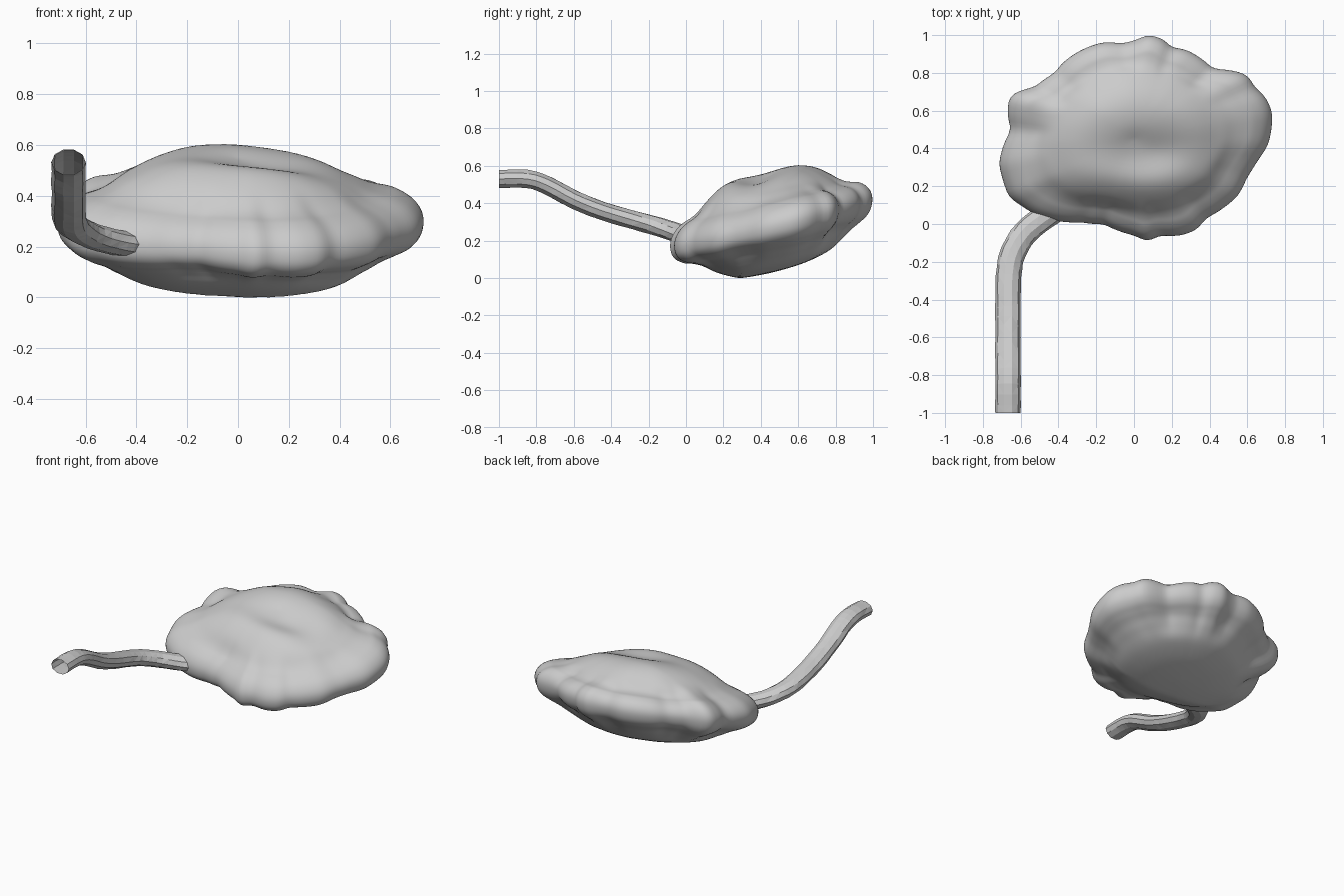
import bpy, bmesh, math, random
from mathutils import Vector

if "Cube" in bpy.data.objects:
    bpy.data.objects.remove(bpy.data.objects["Cube"])

random.seed(4)
grey = bpy.data.materials.new("light_grey")
grey.diffuse_color = (0.6, 0.6, 0.6, 1)
grey.use_nodes = True
grey.node_tree.nodes["Principled BSDF"].inputs["Base Color"].default_value = grey.diffuse_color


def catmull(pts, steps):
    """Smooth curve through a short list of points."""
    pts = [Vector(p) for p in pts]
    out = []
    for i in range(len(pts) - 1):
        a, b, c, d = pts[max(i - 1, 0)], pts[i], pts[i + 1], pts[min(i + 2, len(pts) - 1)]
        for k in range(steps):
            t = k / steps
            out.append(0.5 * (2 * b + (c - a) * t + (2 * a - 5 * b + 4 * c - d) * t * t
                              + (3 * b - a - 3 * c + d) * t ** 3))
    return out + [pts[-1]]


def loft(name, rings, smooth):
    """Join rings of points into a skin; one-point rings are poles."""
    bm = bmesh.new()
    vr = [[bm.verts.new(p) for p in r] for r in rings]
    for a, b in zip(vr, vr[1:]):
        n = max(len(a), len(b))
        for j in range(n):
            k = (j + 1) % n
            if len(a) == 1:
                bm.faces.new((a[0], b[j], b[k]))
            elif len(b) == 1:
                bm.faces.new((a[j], b[0], a[k]))
            else:
                bm.faces.new((a[j], b[j], b[k], a[k]))
    bmesh.ops.recalc_face_normals(bm, faces=bm.faces[:])
    if not smooth:
        bmesh.ops.triangulate(bm, faces=bm.faces[:])
    for f in bm.faces:
        f.smooth = smooth
    me = bpy.data.meshes.new(name)
    bm.to_mesh(me)
    bm.free()
    me.materials.append(grey)
    ob = bpy.data.objects.new(name, me)
    bpy.context.collection.objects.link(ob)
    return ob


# Body: lumpy rim outline seen from above
CX, CY, N = 0.0, 0.45, 176
outline = [(.73, .52), (.73, .6), (.69, .68), (.64, .72), (.6, .79), (.53, .81), (.42, .82),
           (.35, .88), (.28, .92), (.2, .935), (.15, .98), (.08, 1.0), (0, .97), (-.06, .955),
           (-.17, .96), (-.28, .92), (-.37, .86), (-.42, .8), (-.53, .72), (-.6, .71),
           (-.66, .67), (-.67, .58), (-.65, .5), (-.69, .42), (-.715, .32), (-.69, .22),
           (-.66, .14), (-.6, .1), (-.52, .05), (-.4, .015), (-.28, .01), (-.16, 0),
           (-.07, -.04), (0, -.06), (.07, -.09), (.14, -.06), (.25, -.06), (.33, -.03),
           (.38, .03), (.48, .09), (.55, .15), (.6, .25), (.65, .33), (.71, .42)]
polar = sorted((math.atan2(y - CY, x - CX) % math.tau, math.hypot(x - CX, y - CY))
               for x, y in outline)
polar = [(polar[-1][0] - math.tau, polar[-1][1])] + polar + [(polar[0][0] + math.tau, polar[0][1])]


def radius(a):
    for (a0, r0), (a1, r1) in zip(polar, polar[1:]):
        if a0 <= a <= a1:
            return r0 + (r1 - r0) * (a - a0) / (a1 - a0)
    return polar[0][1]


def blur(vals, w):
    return [sum(vals[(i + k) % N] for k in range(-w, w + 1)) / (2 * w + 1) for i in range(N)]


raw = [radius(math.tau * i / N) for i in range(N)]
rim = blur(raw, 1)
soft = blur(raw, 13)

# Body: cross-section from crown, round the rolled rim, to the belly
profile = [(0, .262), (.15, .265), (.35, .252), (.5, .224), (.65, .174), (.74, .136), (.8, .118),
           (.87, .103), (.94, .076), (.985, .04), (1, 0), (.985, -.045), (.94, -.08),
           (.87, -.105), (.8, -.13), (.72, -.17), (.6, -.22), (.4, -.252), (.2, -.265), (0, -.27)]
section = [(p.x, p.y) for p in catmull([(s, h, 0) for s, h in profile], 4)]
rings = []
for n, (s, h) in enumerate(section):
    pole = n in (0, len(section) - 1)
    w = min(max((s - .6) / .28, 0), 1)
    w = w * w * (3 - 2 * w)
    ring = []
    for i in range(1 if pole else N):
        a = math.tau * i / N
        r = max(s, 0.0) * (soft[i] + (rim[i] - soft[i]) * w)
        x, y = CX + r * math.cos(a), CY + r * math.sin(a)
        # lumps swell a little up and down as well as outwards
        z = .293 + .23 * (y - .47) - .03 * x + h * (1 + 2.5 * w * (rim[i] - soft[i]))
        f = 1 - w
        if n < len(section) / 2:
            # shallow dent and fuller front on the crown, fading out at the rim
            z -= f * .045 * math.exp(-((x - .1) / .25) ** 2 - ((y - .37) / .12) ** 2)
            z += f * .015 * math.exp(-((x + .12) / .25) ** 2 - ((y - .55) / .2) ** 2)
            z += f * .03 * math.exp(-((y - .22) / .15) ** 2)
            z -= f * .06 * max(0, y - .6)
        else:
            # belly rises towards the front
            z += f * .25 * max(0, .29 - y)
        ring.append((x, y, z))
    rings.append(ring)
low = min(p[2] for r in rings for p in r)
rings = [[(x, y, z - low) for x, y, z in r] for r in rings]
loft("cushion_body", rings, True)

# Tail: faceted, slightly uneven open tube that runs into the rim
path = [(-.667, -1, .53), (-.667, -.85, .53), (-.667, -.74, .495), (-.667, -.6, .42),
        (-.667, -.45, .36), (-.665, -.28, .31), (-.64, -.15, .275), (-.57, -.04, .24),
        (-.47, .04, .215), (-.40, .09, .205)]
pts = catmull(path, 3)
tube = []
for i, p in enumerate(pts):
    t = (pts[min(i + 1, len(pts) - 1)] - pts[max(i - 1, 0)]).normalized()
    side = t.cross(Vector((0, 0, 1))).normalized()
    up = side.cross(t)
    ring = []
    for k in range(10):
        a = math.tau * k / 10
        j = 1 + random.uniform(-.03, .02)
        ring.append(p + side * (.068 * math.cos(a) * j) + up * (.051 * math.sin(a) * j))
    tube.append(ring)
for v in tube[0]:
    v.y = -1
loft("tail_tube", tube, False)
